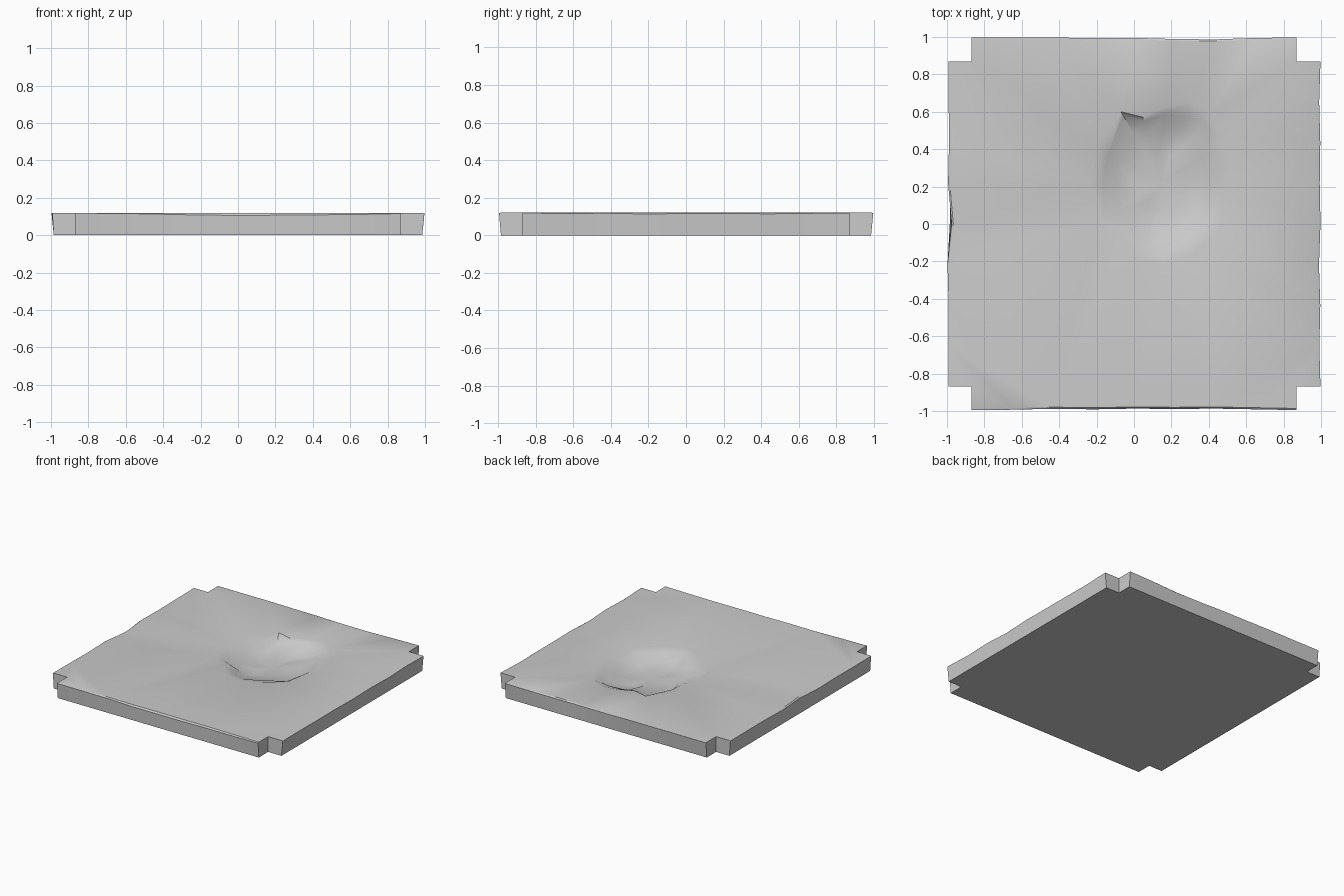
import bpy, bmesh
from math import sin
from mathutils import Vector

if "Cube" in bpy.data.objects:
    bpy.data.objects.remove(bpy.data.objects["Cube"])

H, N = 0.12, 0.87           # thickness, notch position
bm = bmesh.new()


def side(u0, u1, offsets):
    """Points along one side: (position along, waviness)."""
    n = len(offsets) - 1
    return [(u0 + (u1 - u0) * i / n, o) for i, o in enumerate(offsets)]


# worn offsets (inwards) and edge drops per side, counter-clockwise from the front
waves = [
    ([.002, .004, .009, .006, .010, .008, .010, .006, .002], [.002, .003, .007, .012, .014, .013, .011, .009, .004]),
    ([.000, .006, .001, .008, .000, .004, .001, .007, .000], [.001, .005, .002, .007, .004, .003, .006, .003, .001]),
    ([.000, .002, .010, .008, .002, .003, .000, .001, .000], [.001, .004, .008, .006, .004, .002, .001, .001, .001]),
    ([.004, .006, .008, .003, .022, .000, .006, .004, .004], [.002, .003, .004, .006, .009, .003, .004, .003, .002]),
]
bottom, edge, top = [], [], []
for k, (off, drop) in enumerate(waves):
    def turn(x, y, z):
        for _ in range(k):
            x, y = -y, x
        return Vector((x, y, z))
    for (u, o), d in zip(side(-N, N, off), drop):
        bottom.append(turn(u, -0.985, 0))
        edge.append(turn(u, -0.997 + o, H - d))
        top.append(turn(u, -0.988 + o, H))
    # inner corner of the notch
    bottom.append(turn(N, -N, 0))
    edge.append(turn(N, -N, H - .001))
    top.append(turn(N, -N, H))


def ring(points):
    return [bm.verts.new(p) for p in points]


def bridge(a, b):
    for i in range(len(a)):
        j = (i + 1) % len(a)
        bm.faces.new((a[i], a[j], b[j], b[i]))


def loop_edges(vs):
    out = []
    for i in range(len(vs)):
        pair = (vs[i], vs[(i + 1) % len(vs)])
        out.append(bm.edges.get(pair) or bm.edges.new(pair))
    return out


# slab sides and underside
b, e, t = ring(bottom), ring(edge), ring(top)
bridge(b, e)
bridge(e, t)
bm.faces.new(b[::-1])

# battered hollow: rim outline, then shrinking rings that go deeper
rim = [(-.07, .60), (-.20, .40), (-.235, .21), (-.20, .01), (-.07, -.07),
       (.04, -.19), (.155, -.22), (.30, -.165), (.46, -.02), (.535, .21),
       (.48, .45), (.40, .59), (.30, .65), (.165, .625), (.05, .57)]
c = Vector((.15, .22))
rings = [ring([(x, y, H) for x, y in rim])]
for f, depth, rough in ((.84, .018, .006), (.64, .058, .010), (.36, .072, .008)):
    pts = []
    for i, p in enumerate(rim):
        g = f + .04 * sin(i * 2.3 + f * 9)
        if i in (13, 14, 0) and f > .6:
            g += .07        # steep upper wall
        q = c + (Vector(p) - c) * g
        pts.append((q.x, q.y, H - depth + rough * sin(i * 1.7 + f * 5)))
    rings.append(ring(pts))
for a, d in zip(rings, rings[1:]):
    bridge(a, d)
centre = bm.verts.new((c.x, c.y, H - .074))
last = rings[-1]
for i in range(len(last)):
    bm.faces.new((last[i], last[(i + 1) % len(last)], centre))

# flat top around the hollow
bmesh.ops.triangle_fill(bm, use_beauty=True, normal=(0, 0, 1),
                        edges=loop_edges(t) + loop_edges(rings[0]))
bmesh.ops.recalc_face_normals(bm, faces=bm.faces[:])

mesh = bpy.data.meshes.new("floor_tile")
bm.to_mesh(mesh)
bm.free()
tile = bpy.data.objects.new("floor_tile", mesh)
bpy.context.collection.objects.link(tile)
bpy.context.view_layer.objects.active = tile
tile.select_set(True)
bpy.ops.object.shade_smooth_by_angle(angle=0.5)
